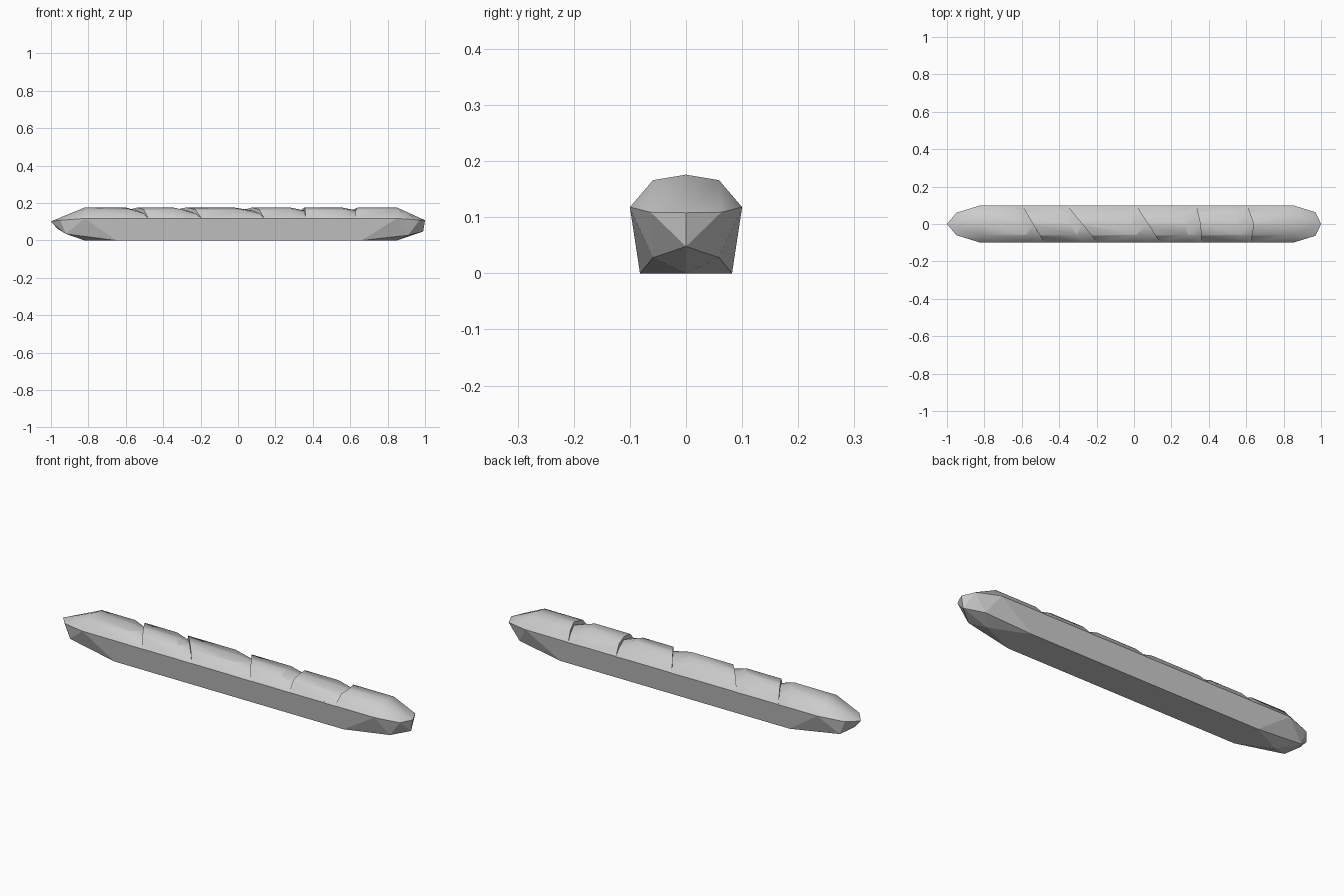
import bpy
import bmesh
import math

default = bpy.data.objects.get("Cube")
if default:
    bpy.data.objects.remove(default, do_unlink=True)

crust = bpy.data.materials.new("grey_crust")
crust.use_nodes = True
colour = (0.6, 0.6, 0.6, 1)
crust.diffuse_color = colour
crust.node_tree.nodes["Principled BSDF"].inputs["Base Color"].default_value = colour

RIM = 0.118     # height of the widest line
TOP = 0.176


def finish(name, bm):
    bmesh.ops.recalc_face_normals(bm, faces=bm.faces)
    mesh = bpy.data.meshes.new(name)
    bm.to_mesh(mesh)
    bm.free()
    mesh.materials.append(crust)
    obj = bpy.data.objects.new(name, mesh)
    bpy.context.collection.objects.link(obj)
    return obj


# Loaf: faceted hull around a half profile, mirrored in y
half = [
    # right end: tip, lower tip, cheeks, rim, lower corners, crown
    (1.0, 0, 0.108), (0.99, 0, 0.048), (0.97, 0.063, 0.109),
    (0.91, 0.059, 0.028), (0.85, 0.1, RIM), (0.66, 0.082, 0),
    (0.85, 0, 0), (0.85, 0.059, 0.166), (0.85, 0, TOP),
    # left end
    (-1.0, 0, 0.102), (-0.965, 0, 0.062), (-0.95, 0.06, 0.108),
    (-0.92, 0.057, 0.035), (-0.82, 0.1, RIM), (-0.65, 0.082, 0),
    (-0.82, 0, 0), (-0.82, 0.059, 0.166), (-0.82, 0, TOP),
]
bm = bmesh.new()
for x, y, z in half:
    for side in ((1, -1) if y else (1,)):
        bm.verts.new((x, y * side, z))
bmesh.ops.convex_hull(bm, input=bm.verts)
bmesh.ops.dissolve_limit(bm, angle_limit=math.radians(1),
                         verts=bm.verts, edges=bm.edges)
loaf = finish("bread_loaf", bm)


def slash_cutter(name, left_back, left_front, right_back, right_front, bow):
    """Diagonal wedge: shallow on its left, a steep wall on its right."""
    stations = [(-0.115, 0.09, 0.0), (-0.099, RIM, 0.0), (-0.059, 0.166, 0.022),
                (0, TOP, 0.016), (0.059, 0.166, 0.022), (0.099, RIM, 0.0),
                (0.115, 0.09, 0.0)]
    bm = bmesh.new()
    rings = []
    for y, surface, depth in stations:
        t = (y + 0.1) / 0.2
        bulge = bow * (1 - abs(y) / 0.115)
        left = left_front + (left_back - left_front) * t + bulge * 0.4
        right = right_front + (right_back - right_front) * t + bulge
        corners = [(left, surface + 0.001), (right, surface - depth),
                   (right, 0.25), (left, 0.25)]
        rings.append([bm.verts.new((x, y, z)) for x, z in corners])
    for a, b in zip(rings, rings[1:]):
        for i in range(4):
            j = (i + 1) % 4
            bm.faces.new((a[i], a[j], b[j], b[i]))
    bm.faces.new(rings[0])
    bm.faces.new(rings[-1])
    bmesh.ops.triangulate(bm, faces=bm.faces)
    cutter = finish(name, bm)
    cutter.hide_render = True
    return cutter


# Five scored slashes across the crust
slashes = [
    (-0.65, -0.56, -0.60, -0.48, 0),
    (-0.42, -0.28, -0.36, -0.195, 0),
    (-0.08, 0.03, 0.01, 0.14, 0),
    (0.25, 0.29, 0.33, 0.36, 0.01),
    (0.515, 0.56, 0.60, 0.62, 0.03),
]
bpy.context.view_layer.objects.active = loaf
for n, spec in enumerate(slashes):
    cutter = slash_cutter("slash_cutter_%d" % n, *spec)
    cut = loaf.modifiers.new("slash", "BOOLEAN")
    cut.operation = "DIFFERENCE"
    cut.solver = "EXACT"
    cut.object = cutter
    bpy.ops.object.modifier_apply(modifier=cut.name)
    bpy.data.objects.remove(cutter, do_unlink=True)

# Smooth crown, flat faceted sides and base
bpy.ops.object.select_all(action="DESELECT")
loaf.select_set(True)
bpy.ops.object.shade_smooth_by_angle(angle=math.radians(45))
for face in loaf.data.polygons:
    if face.center.z < RIM - 0.005:
        face.use_smooth = False
